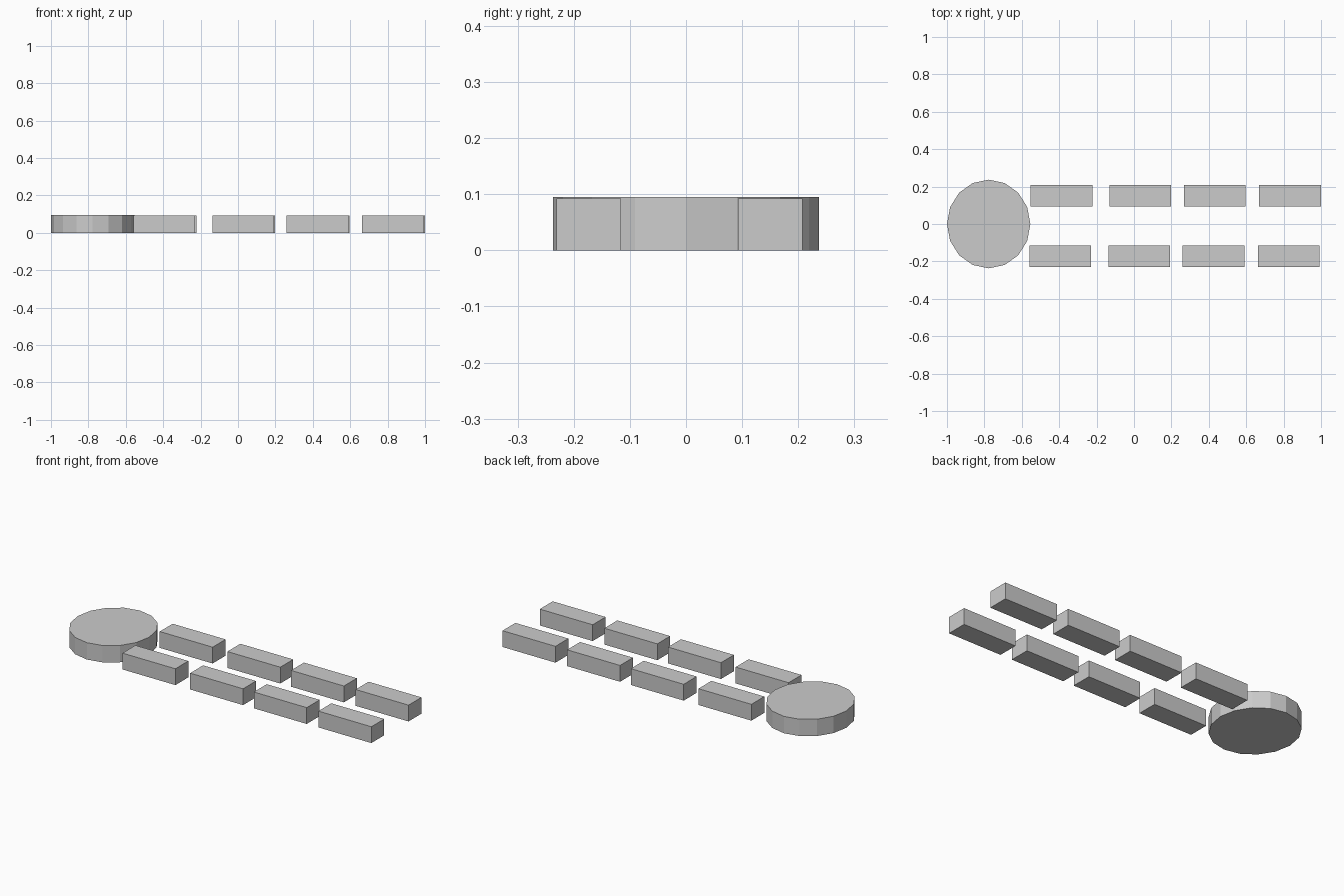
import bpy

if "Cube" in bpy.data.objects:
    bpy.data.objects.remove(bpy.data.objects["Cube"])

BLOCK = (0.330, 0.115, 0.092)
CENTRES_X = (-0.389, 0.033, 0.430, 0.833)


def block(name, x, y):
    bpy.ops.mesh.primitive_cube_add(size=1, location=(x, y, BLOCK[2] / 2))
    ob = bpy.context.object
    ob.name = name
    ob.scale = BLOCK
    bpy.ops.object.transform_apply(location=False, rotation=False, scale=True)


# Low-poly round disc at the left end
bpy.ops.mesh.primitive_cylinder_add(vertices=16, radius=1, depth=1,
                                    location=(-0.777, 0, 0.0475))
disc = bpy.context.object
disc.name = "round_disc"
disc.scale = (0.223, 0.237, 0.095)
bpy.ops.object.transform_apply(location=False, rotation=False, scale=True)

# Two rows of four blocks, the front row shifted slightly left
for i, x in enumerate(CENTRES_X, 1):
    block(f"back_block_{i}", x + 0.001, 0.150)
    block(f"front_block_{i}", x - 0.005, -0.173)
